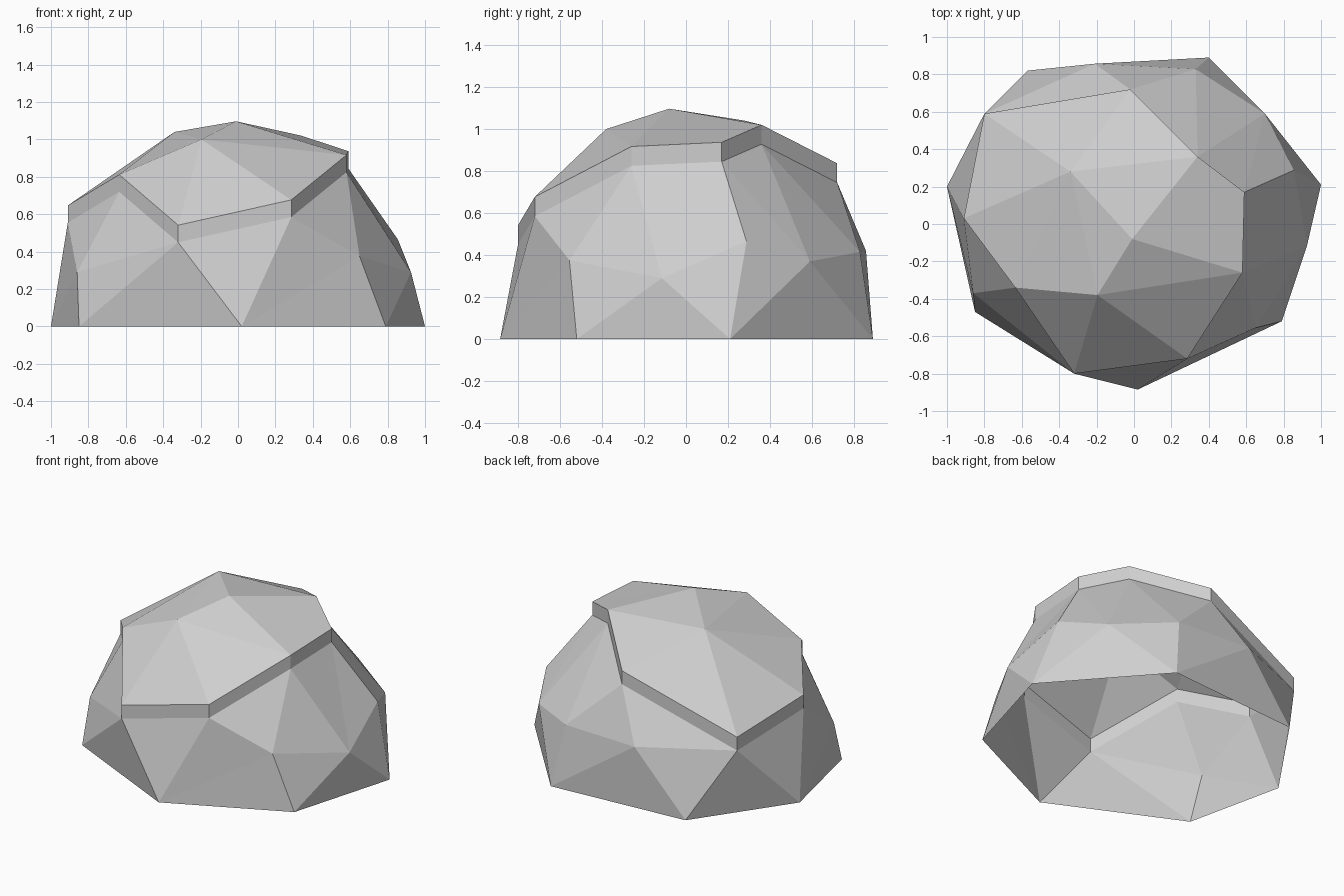
import bpy
import bmesh
from mathutils import Vector
from mathutils.geometry import delaunay_2d_cdt

if "Cube" in bpy.data.objects:
    bpy.data.objects.remove(bpy.data.objects["Cube"])

LEDGE = 0.092  # height of the step between lower stone and raised cap

# Corner points of the rock, before the cap is raised
rim = [(-0.02, 0.72, 0.745), (-0.80, 0.59, 0.45), (-0.91, 0.03, 0.555),
       (-0.635, -0.34, 0.72), (-0.32, -0.80, 0.45), (0.285, -0.72, 0.585),
       (0.58, -0.26, 0.825), (0.59, 0.17, 0.845), (0.34, 0.36, 0.928)]
crown = [(-0.01, -0.08, 1.005), (-0.34, 0.28, 0.948), (-0.195, -0.38, 0.908)]
flank = [(-0.86, -0.37, 0.29), (0.65, -0.555, 0.375), (0.925, -0.115, 0.29),
         (0.855, 0.288, 0.465), (0.70, 0.59, 0.37), (0.33, 0.828, 0.415),
         (-0.21, 0.857, 0.42)]
foot = [(-0.85, -0.47, 0), (0.02, -0.885, 0), (0.79, -0.52, 0), (1.0, 0.21, 0),
        (0.40, 0.89, 0), (-0.57, 0.82, 0), (-1.0, 0.20, 0)]
points = [Vector(p) for p in rim + crown + flank + foot]
n_rim, n_cap = len(rim), len(rim) + len(crown)

# Join neighbouring corners into facets on the unfolded dome
flat = [Vector((p.x, p.y)) / (p.length + p.z) for p in points]
rim_edges = [(i, (i + 1) % n_rim) for i in range(n_rim)]
result = delaunay_2d_cdt(flat, rim_edges + [(11, 6)], [], 0, 1e-6)
source = [ids[0] for ids in result[3]]
facets = [[source[i] for i in f] for f in result[2]]

# Lower stone and raised cap share one open-bottomed shell
bm = bmesh.new()
low = [bm.verts.new(p) for p in points]
high = [bm.verts.new(p + Vector((0, 0, LEDGE))) for p in points[:n_cap]]
for f in facets:
    if max(f) < n_cap:
        bm.faces.new([high[i] for i in f])
    else:
        bm.faces.new([low[i] for i in f])
# Ledge band around the cap
for a, b in rim_edges:
    bm.faces.new([low[a], low[b], high[b], high[a]])
bmesh.ops.delete(bm, geom=[v for v in bm.verts if not v.link_faces], context='VERTS')

mesh = bpy.data.meshes.new("rock")
bm.to_mesh(mesh)
bm.free()
stone = bpy.data.materials.new("stone_grey")
stone.diffuse_color = (0.62, 0.62, 0.62, 1)
stone.use_nodes = True
stone.node_tree.nodes["Principled BSDF"].inputs["Base Color"].default_value = stone.diffuse_color
mesh.materials.append(stone)
rock = bpy.data.objects.new("rock", mesh)
bpy.context.collection.objects.link(rock)
